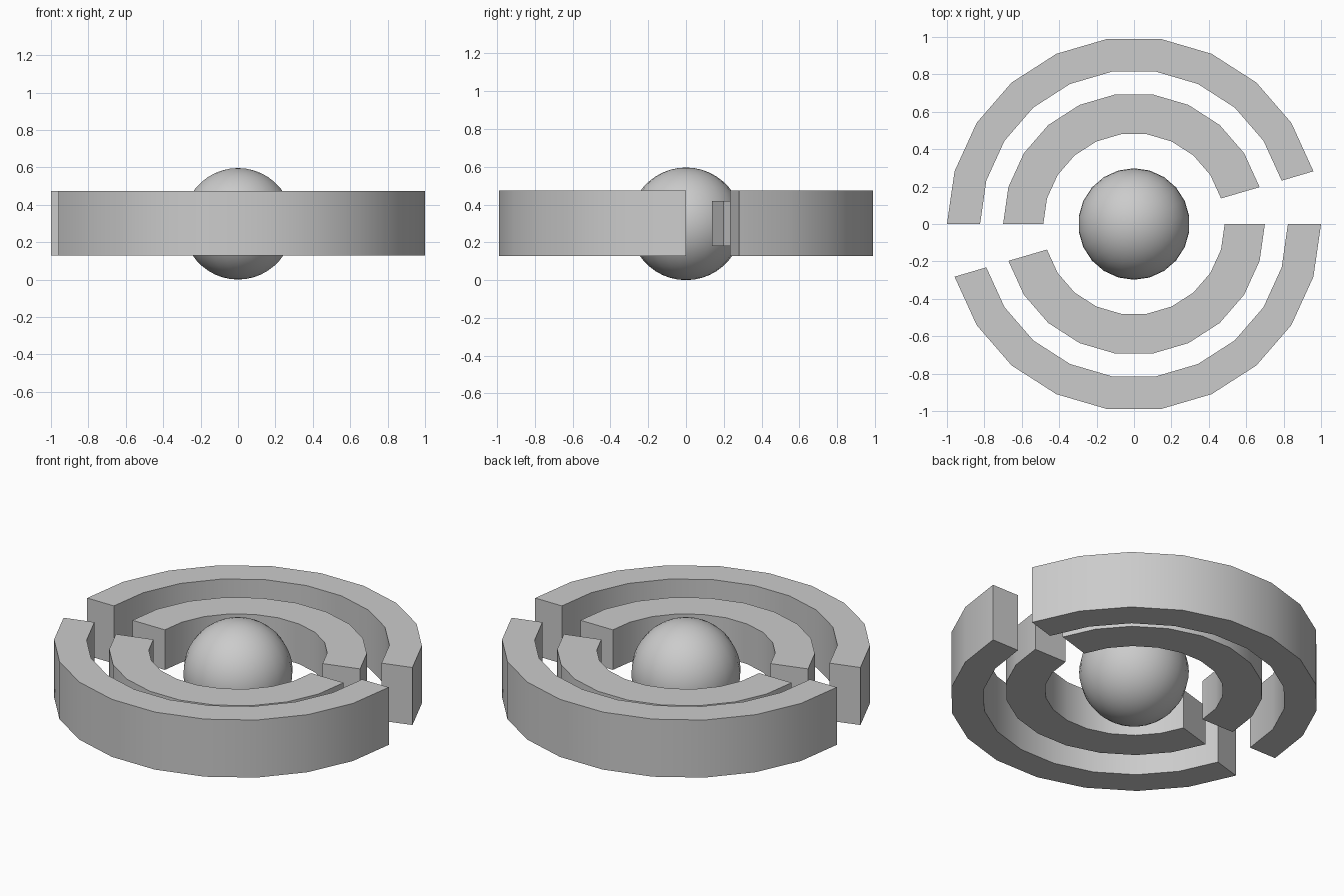
import bpy, bmesh, math

if "Cube" in bpy.data.objects:
    bpy.data.objects.remove(bpy.data.objects["Cube"])

SIDES = 22       # full-circle resolution
SPAN = 10        # segments in each arc


def finish(bm, name):
    bmesh.ops.recalc_face_normals(bm, faces=bm.faces)
    me = bpy.data.meshes.new(name)
    bm.to_mesh(me)
    bm.free()
    ob = bpy.data.objects.new(name, me)
    bpy.context.collection.objects.link(ob)
    bpy.ops.object.select_all(action='DESELECT')
    ob.select_set(True)
    bpy.context.view_layer.objects.active = ob
    bpy.ops.object.shade_smooth_by_angle(angle=math.radians(30))
    return ob


def arc(name, r_in, r_out, z0, z1, start):
    # sweep a rectangular section around z
    bm = bmesh.new()
    rings = []
    for i in range(SPAN + 1):
        a = start + i * math.tau / SIDES
        rings.append([bm.verts.new((r * math.cos(a), r * math.sin(a), z))
                      for r, z in ((r_in, z0), (r_out, z0), (r_out, z1), (r_in, z1))])
    for p, q in zip(rings, rings[1:]):
        for k in range(4):
            j = (k + 1) % 4
            bm.faces.new((p[k], p[j], q[j], q[k]))
    bm.faces.new(rings[0])
    bm.faces.new(rings[-1])
    return finish(bm, name)


# Paired arcs: each back arc has a twin turned half way round
step = math.tau / SIDES
for side, start in (("back", step), ("front", step + math.pi)):
    arc(f"outer_ring_{side}", 0.823, 1.0, 0.128, 0.473, start)
    arc(f"inner_ring_{side}", 0.485, 0.70, 0.18, 0.42, start)

# Central ball
bm = bmesh.new()
bmesh.ops.create_uvsphere(bm, u_segments=SIDES, v_segments=22, radius=0.298)
bmesh.ops.translate(bm, verts=bm.verts, vec=(0, 0, 0.298))
finish(bm, "core_ball")
